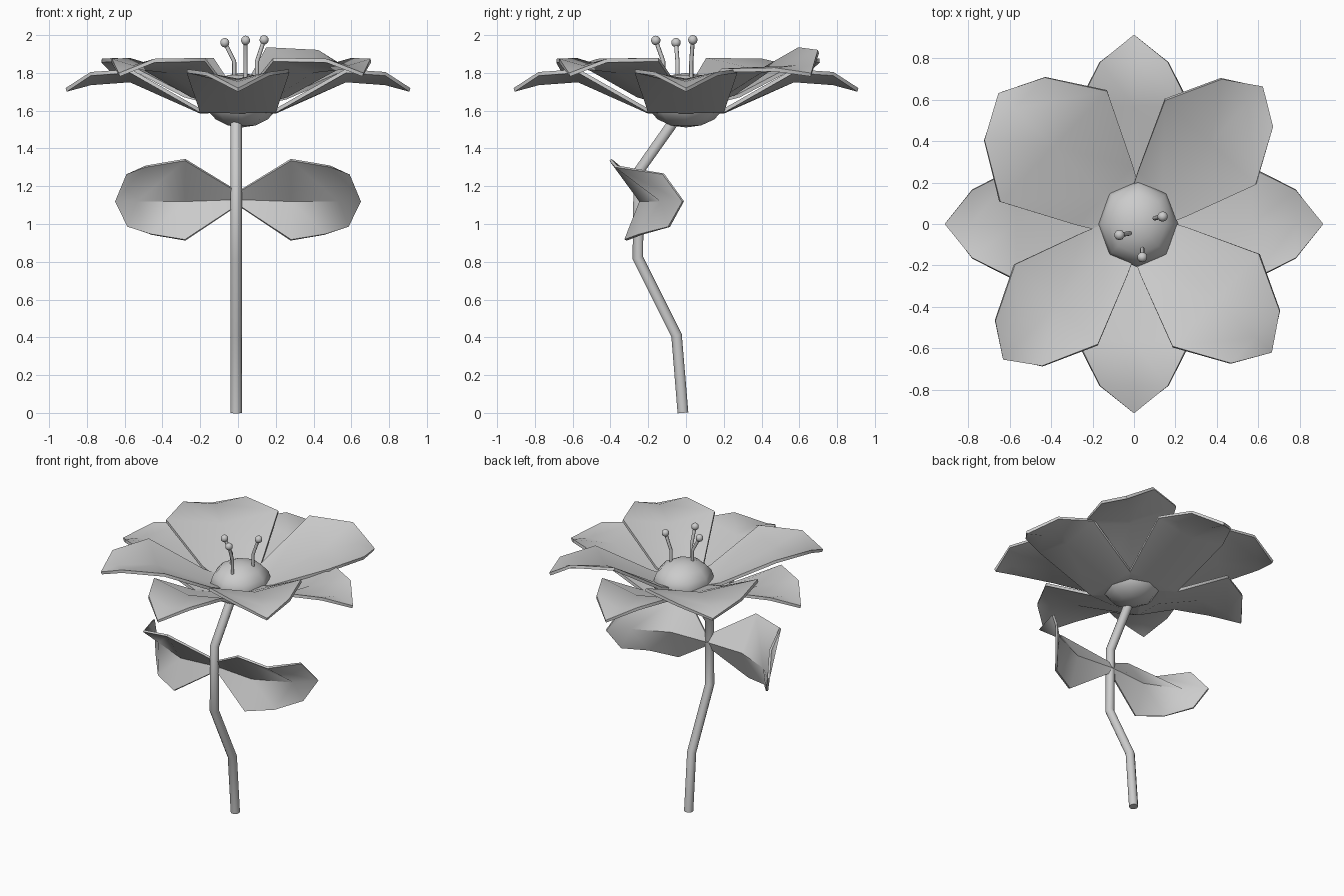
import bpy
import bmesh
from math import cos, sin, radians
from mathutils import Vector

cube = bpy.data.objects.get("Cube")
if cube:
    bpy.data.objects.remove(cube)

grey = bpy.data.materials.new("plain_grey")
grey.use_nodes = True
grey.diffuse_color = (0.6, 0.6, 0.6, 1)
grey.node_tree.nodes["Principled BSDF"].inputs["Base Color"].default_value = grey.diffuse_color


def finish(name, bm, thickness=0, angle=50):
    """Turn a bmesh into a smooth shaded object, thickened if asked."""
    bmesh.ops.remove_doubles(bm, verts=bm.verts, dist=0.0005)
    bmesh.ops.recalc_face_normals(bm, faces=bm.faces)
    mesh = bpy.data.meshes.new(name)
    bm.to_mesh(mesh)
    bm.free()
    mesh.materials.append(grey)
    obj = bpy.data.objects.new(name, mesh)
    bpy.context.collection.objects.link(obj)
    bpy.ops.object.select_all(action="DESELECT")
    obj.select_set(True)
    bpy.context.view_layer.objects.active = obj
    if thickness:
        mod = obj.modifiers.new("thickness", "SOLIDIFY")
        mod.thickness = thickness
        mod.offset = 0
        bpy.ops.object.modifier_apply(modifier=mod.name)
    bpy.ops.object.shade_smooth_by_angle(angle=radians(angle))
    return obj


def skin(bm, rows, closed=False):
    """Bridge rows of points with faces."""
    grid = [[bm.verts.new(p) for p in row] for row in rows]
    count = len(grid[0])
    for a, b in zip(grid, grid[1:]):
        for i in range(count if closed else count - 1):
            j = (i + 1) % count
            bm.faces.new((a[i], a[j], b[j], b[i]))
    if closed:
        bm.faces.new(grid[0])
        bm.faces.new(grid[-1])


def tube(bm, path, radius, sides):
    """Sweep a ring along a mostly upright path."""
    path = [Vector(p) for p in path]
    rows = []
    for i, p in enumerate(path):
        along = (path[min(i + 1, len(path) - 1)] - path[max(i - 1, 0)]).normalized()
        across = Vector((0, 1, 0)).cross(along).normalized()
        other = along.cross(across)
        turns = [radians(360 * k / sides) for k in range(sides)]
        rows.append([p + radius * (cos(t) * across + sin(t) * other) for t in turns])
    skin(bm, rows, closed=True)


def petal(name, profile, angle, width=1.0, roll=0.0):
    """Profile rows: distance out, half width, middle height, edge height."""
    c, s = cos(radians(angle)), sin(radians(angle))
    rows = []
    for out, half, mid_z, edge_z in profile:
        row = []
        for side in (-1, 0, 1):
            v = side * half * width
            z = (edge_z if side else mid_z) + roll * v * out
            row.append((out * c - v * s, out * s + v * c, z))
        rows.append(row)
    bm = bmesh.new()
    skin(bm, rows)
    finish(name, bm, 0.02)


# Lower ring of petals, along the axes
lower = [(0, 0.1, 1.6, 1.6), (0.2, 0.2, 1.595, 1.6), (0.57, 0.27, 1.76, 1.81),
         (0.78, 0.165, 1.745, 1.795), (0.91, 0, 1.71, 1.71)]
for place, angle in (("left", 0), ("back", 90), ("right", 180), ("front", 270)):
    petal("lower_petal_" + place, lower, angle)

# Upper ring of petals, on the diagonals, each a little different
upper = [(0.03, 0.08, 1.63, 1.63), (0.2, 0.16, 1.65, 1.68), (0.54, 0.3, 1.81, 1.87),
         (0.8, 0.17, 1.83, 1.865), (0.905, 0, 1.79, 1.79)]
for place, angle, width, roll in (("back_left", 47, 1.0, 0.35), ("back_right", 136, 1.24, 0),
                                  ("front_right", 226, 0.93, 0), ("front_left", 317, 1.02, 0)):
    petal("upper_petal_" + place, upper, angle, width, roll)

# Flower centre
bm = bmesh.new()
bmesh.ops.create_uvsphere(bm, u_segments=8, v_segments=8, radius=0.2)
bmesh.ops.scale(bm, vec=(0.97, 1.05, 0.72), verts=bm.verts)
bmesh.ops.translate(bm, vec=(0.02, 0, 1.655), verts=bm.verts)
finish("flower_centre", bm)

# Stamens
stamens = [((-0.02, -0.045), (-0.07, -0.053), 1.96),
           ((0.04, -0.12), (0.04, -0.16), 1.972),
           ((0.1, 0.028), (0.138, 0.036), 1.975)]
for number, (foot, tip, z) in enumerate(stamens, 1):
    bm = bmesh.new()
    tube(bm, [(*foot, 1.74), (*foot, 1.86), (*tip, z)], 0.011, 8)
    finish(f"stamen_{number}", bm)
    bm = bmesh.new()
    bmesh.ops.create_uvsphere(bm, u_segments=10, v_segments=8, radius=0.025)
    bmesh.ops.translate(bm, vec=(*tip, z), verts=bm.verts)
    finish(f"stamen_tip_{number}", bm)

# Bent stem
bm = bmesh.new()
tube(bm, [(-0.01, -0.016, 0), (-0.01, -0.05, 0.41), (-0.01, -0.255, 0.82),
          (-0.01, -0.25, 1.28), (-0.01, -0.01, 1.62)], 0.03, 10)
finish("stem", bm)

# Pair of cupped leaves: rows of top edge, middle and bottom edge
leaf = [[(0, -0.24, 1.17), (0, -0.23, 1.13), (0, -0.24, 1.1)],
        [(0.28, -0.4, 1.34), (0.28, -0.24, 1.12), (0.28, -0.32, 0.915)],
        [(0.49, -0.37, 1.305), (0.53, -0.13, 1.12), (0.46, -0.24, 0.945)],
        [(0.585, -0.12, 1.265), (0.645, -0.015, 1.12), (0.58, -0.09, 0.985)]]
for name, side in (("leaf_left", 1), ("leaf_right", -1)):
    bm = bmesh.new()
    skin(bm, [[(side * x, y, z) for x, y, z in row] for row in leaf])
    finish(name, bm, 0.015)
